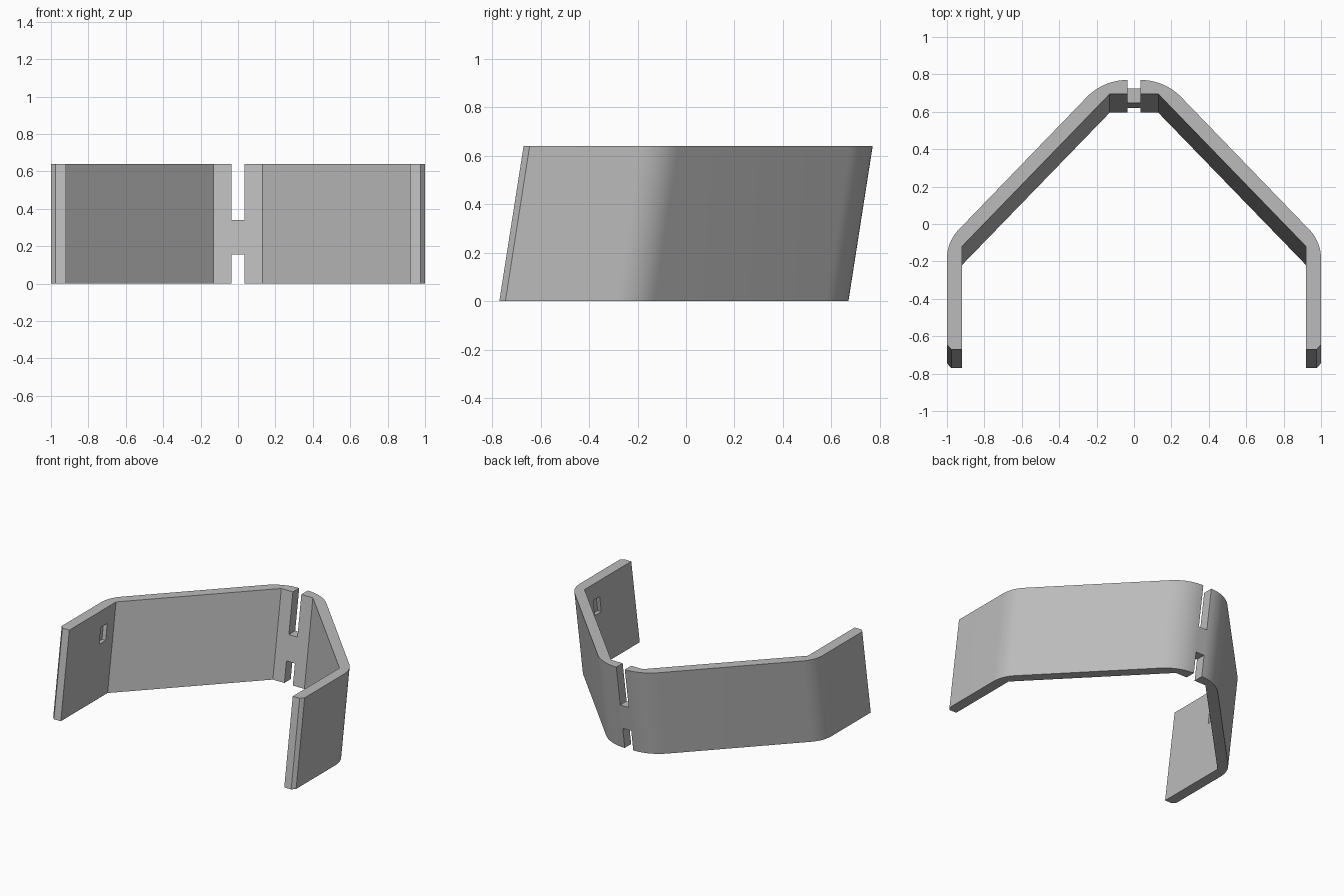
import bpy, bmesh
from mathutils import Vector

cube = bpy.data.objects.get("Cube")
if cube:
    bpy.data.objects.remove(cube, do_unlink=True)

HEIGHT = 0.64
LEAN = 0.10 / HEIGHT  # backward lean per unit of height

grey = bpy.data.materials.new("plain_grey")
grey.use_nodes = True
colour = (0.5, 0.5, 0.5, 1)
grey.diffuse_color = colour
grey.node_tree.nodes["Principled BSDF"].inputs["Base Color"].default_value = colour


def leaning_prism(name, outline, z0, z1):
    """Extrude an outline, given at the top edge's level, along the lean."""
    bm = bmesh.new()
    rings = [[bm.verts.new((x, y + (z - HEIGHT) * LEAN, z)) for x, y in outline]
             for z in (z0, z1)]
    low, high = rings
    bm.faces.new(low)
    bm.faces.new(high)
    for i in range(len(outline)):
        j = (i + 1) % len(outline)
        bm.faces.new((low[i], low[j], high[j], high[i]))
    bmesh.ops.recalc_face_normals(bm, faces=bm.faces)
    mesh = bpy.data.meshes.new(name)
    bm.to_mesh(mesh)
    bm.free()
    mesh.materials.append(grey)
    obj = bpy.data.objects.new(name, mesh)
    bpy.context.collection.objects.link(obj)
    return obj


def rounded(before, corner, after, length, steps=10):
    """Points of a rounded bend that starts at a length from the corner."""
    c = Vector(corner)
    a = c + (Vector(before) - c).normalized() * length
    b = c + (Vector(after) - c).normalized() * length
    weight = ((a - c).normalized() - (b - c).normalized()).length / 2
    points = []
    for i in range(steps + 1):
        t = i / steps
        wa, wc, wb = (1 - t) ** 2, 2 * t * (1 - t) * weight, t * t
        points.append(tuple((a * wa + c * wc + b * wb) / (wa + wc + wb)))
    return points


def rectangle(x0, x1, y0, y1):
    return [(x0, y0), (x1, y0), (x1, y1), (x0, y1)]


# Half outline: inner face, chamfered tip, then the outer face with two bends
tip, side, peak = (1, -0.645), (1, -0.095), (0.164, 0.77)
half = [(0.13, 0.695), (0.92, -0.12), (0.92, -0.67), (0.977, -0.67), tip]
half += rounded(tip, side, peak, 0.09)
half += rounded(side, peak, (0, 0.77), 0.128)
outline = half + [(-x, y) for x, y in reversed(half)]
body = leaning_prism("bent_band", outline, 0, HEIGHT)

# Centre notches above and below the bridge, and a shallow pocket in each arm
notch = rectangle(-0.035, 0.035, 0.5, 1)
cutters = [leaning_prism("upper_notch_cutter", notch, 0.34, 0.8),
           leaning_prism("lower_notch_cutter", notch, -0.2, 0.155)]
for name, s in (("left", 1), ("right", -1)):
    pocket = rectangle(*sorted((s * 0.88, s * 0.95)), -0.28, -0.205)
    cutters.append(leaning_prism(name + "_pocket_cutter", pocket, 0.40, 0.52))

bpy.ops.object.select_all(action='DESELECT')
bpy.context.view_layer.objects.active = body
body.select_set(True)
for cutter in cutters:
    cutter.hide_render = True
    mod = body.modifiers.new(cutter.name, 'BOOLEAN')
    mod.operation = 'DIFFERENCE'
    mod.solver = 'EXACT'
    mod.object = cutter
    bpy.ops.object.modifier_apply(modifier=mod.name)
    bpy.data.objects.remove(cutter, do_unlink=True)

bpy.ops.object.shade_smooth_by_angle(angle=0.45)
